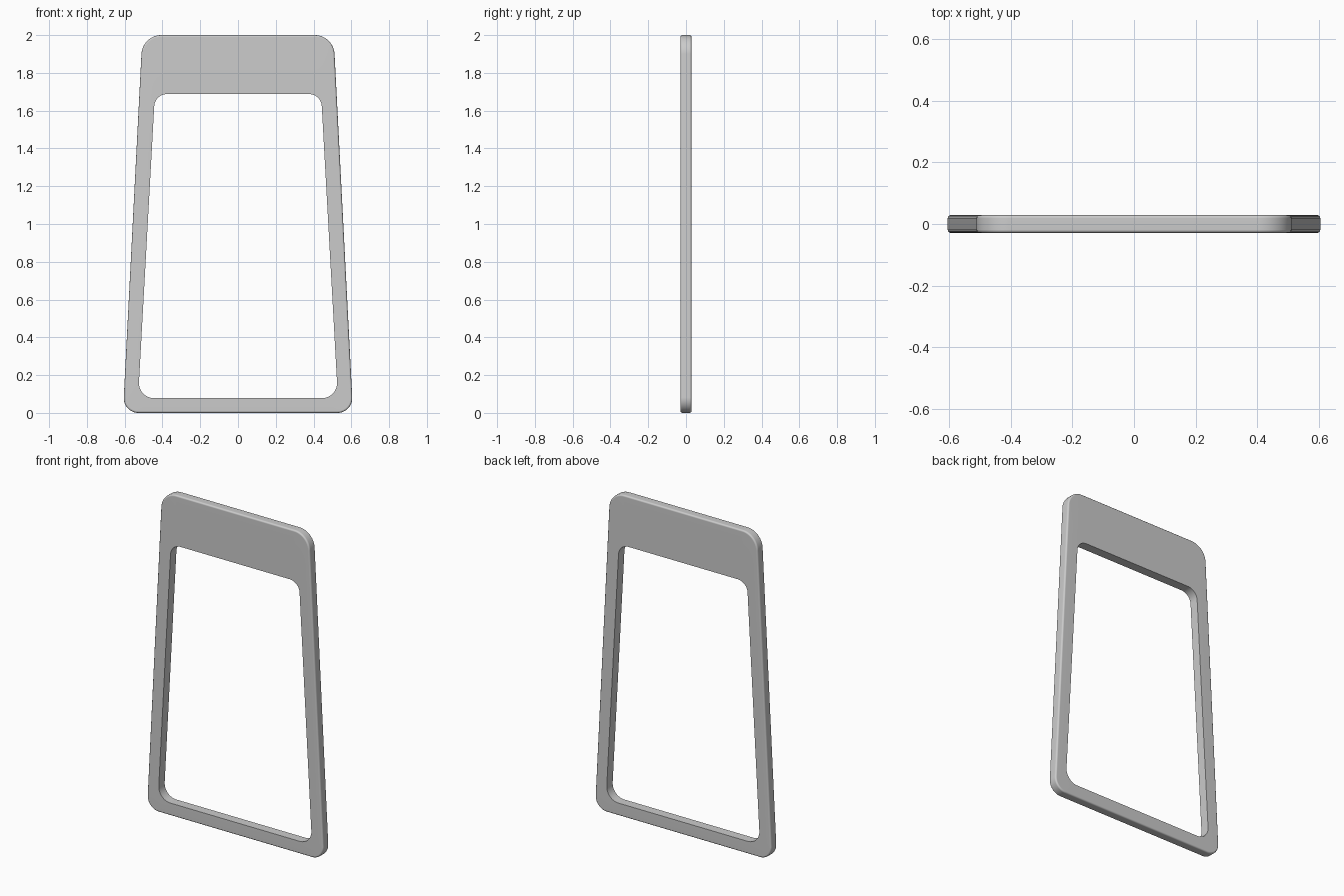
import bpy, bmesh
from math import atan2, sin, cos, pi

if "Cube" in bpy.data.objects:
    bpy.data.objects.remove(bpy.data.objects["Cube"])

STEPS = 12      # segments per rounded corner
HALF = 0.029    # half thickness
BEVEL = 0.01    # soft outer edge


def trapezoid(x_bot, z_bot, r_bot, x_top, z_top, r_top, inset=0.0):
    """Rounded trapezoid outline as (x, z), symmetric in x, shrunk by inset."""
    a = atan2(x_bot - x_top, z_top - z_bot)
    d = x_top * cos(a) + z_top * sin(a)
    right = []
    for cz, r, a0, a1 in ((z_bot + r_bot, r_bot, -pi / 2, a),
                          (z_top - r_top, r_top, a, pi / 2)):
        cx = (d - r - cz * sin(a)) / cos(a)
        for i in range(STEPS + 1):
            t = a0 + (a1 - a0) * i / STEPS
            right.append((cx + (r - inset) * cos(t), cz + (r - inset) * sin(t)))
    return right + [(-x, z) for x, z in reversed(right)]


def outer(inset):
    return trapezoid(0.609, 0.0, 0.078, 0.506, 2.0, 0.105, inset)


inner = trapezoid(0.529, 0.078, 0.08, 0.44, 1.688, 0.068)

# Outlines around the cross-section: inner front, rounded outer edge, inner back
rings = [(inner, -HALF)]
for side in (-1, 1):
    for i in range(4):
        t = (i if side < 0 else 3 - i) / 3 * pi / 2
        rings.append((outer(BEVEL * (1 - sin(t))),
                      side * (HALF - BEVEL * (1 - cos(t)))))
rings.append((inner, HALF))

# Skin the closed frame
bm = bmesh.new()
loops = [[bm.verts.new((x, y, z)) for x, z in pts] for pts, y in rings]
n = len(inner)
for k, loop in enumerate(loops):
    nxt = loops[(k + 1) % len(loops)]
    for i in range(n):
        j = (i + 1) % n
        bm.faces.new((loop[i], loop[j], nxt[j], nxt[i]))
bmesh.ops.recalc_face_normals(bm, faces=bm.faces)

mesh = bpy.data.meshes.new("tapered_frame")
bm.to_mesh(mesh)
bm.free()
frame = bpy.data.objects.new("tapered_frame", mesh)
bpy.context.collection.objects.link(frame)
bpy.context.view_layer.objects.active = frame
frame.select_set(True)
bpy.ops.object.shade_smooth_by_angle(angle=pi / 4)

# Keep the broad faces flat-shaded beside the soft edge
normals = frame.modifiers.new("face_weighting", 'WEIGHTED_NORMAL')
normals.keep_sharp = True
